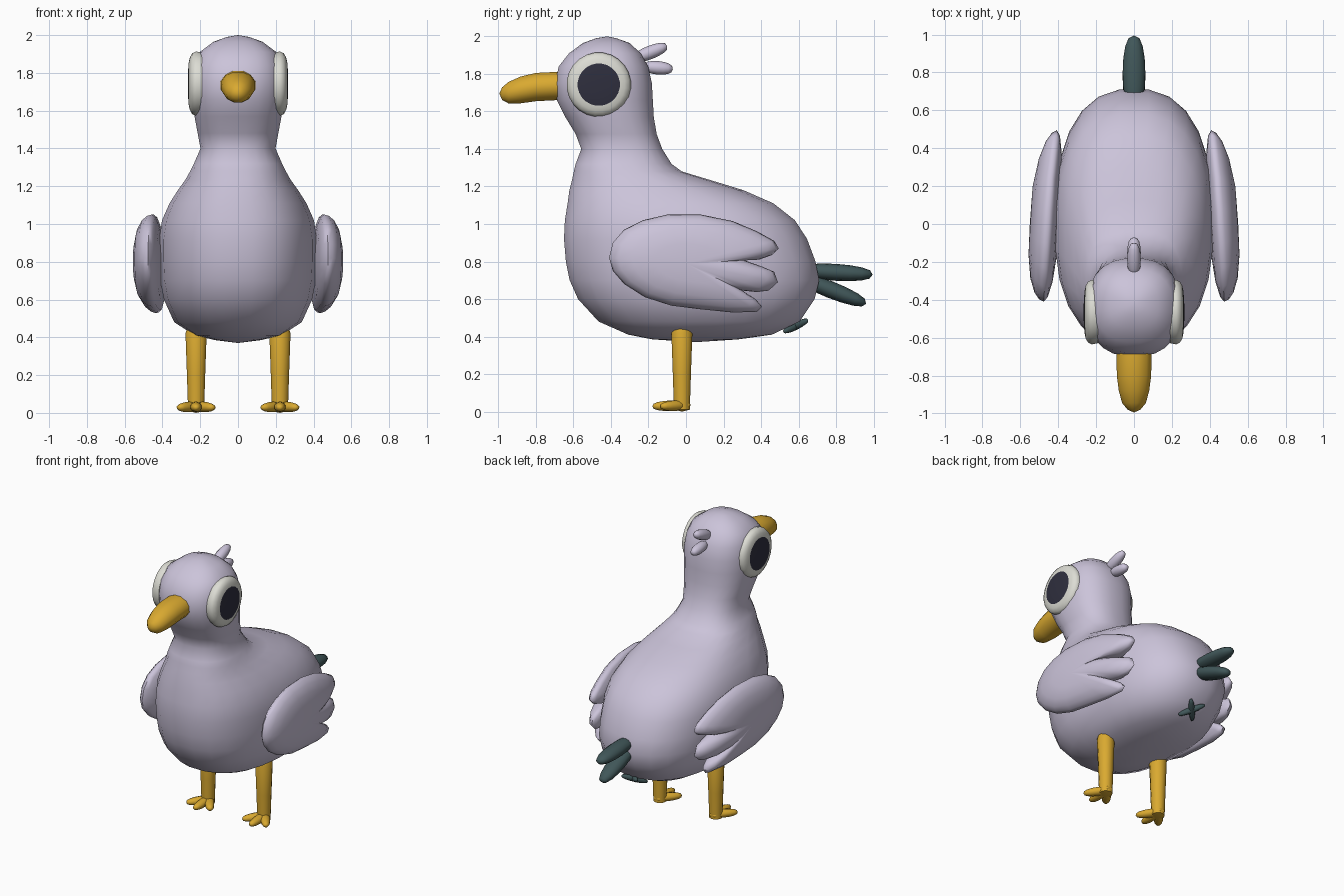
import bpy, bmesh, math
from mathutils import Vector

if "Cube" in bpy.data.objects:
    bpy.data.objects.remove(bpy.data.objects["Cube"])


def material(name, rgb):
    m = bpy.data.materials.new(name)
    m.diffuse_color = (*rgb, 1)
    m.use_nodes = True
    m.node_tree.nodes["Principled BSDF"].inputs["Base Color"].default_value = m.diffuse_color
    return m


LILAC = material("lilac", (0.60, 0.55, 0.70))
YELLOW = material("yellow", (0.70, 0.40, 0.03))
WHITE = material("off_white", (0.72, 0.72, 0.66))
BLACK = material("dark_navy", (0.028, 0.028, 0.048))
GREEN = material("dark_teal", (0.052, 0.095, 0.10))


def finish(name, bm, mats, angle=60):
    bmesh.ops.recalc_face_normals(bm, faces=bm.faces)
    me = bpy.data.meshes.new(name)
    bm.to_mesh(me)
    bm.free()
    for m in mats:
        me.materials.append(m)
    ob = bpy.data.objects.new(name, me)
    bpy.context.collection.objects.link(ob)
    bpy.ops.object.select_all(action='DESELECT')
    ob.select_set(True)
    bpy.context.view_layer.objects.active = ob
    bpy.ops.object.shade_smooth_by_angle(angle=math.radians(angle))
    return ob


def loft(name, start, rings, end, mats, angle=60, rule=None):
    """Skin a list of equal rings, closed by a point at each end."""
    bm = bmesh.new()
    loops = [[bm.verts.new(p) for p in r] for r in rings]
    n = len(loops[0])
    for k, (a, b) in enumerate(zip(loops, loops[1:])):
        for i in range(n):
            j = (i + 1) % n
            f = bm.faces.new((a[i], a[j], b[j], b[i]))
            f.material_index = rule(k) if rule else 0
    for k, (tip, ring) in enumerate(((start, loops[0]), (end, loops[-1]))):
        v = bm.verts.new(tip)
        for i in range(n):
            f = bm.faces.new((ring[i], ring[(i + 1) % n], v))
            f.material_index = rule(len(loops)) if rule and k else 0
    return finish(name, bm, mats, angle)


def oval(n, a, b, power=2.0):
    """Points of a rounded (super)ellipse."""
    pts = []
    for i in range(n):
        t = 2 * math.pi * (i + 0.5) / n
        c, s = math.cos(t), math.sin(t)
        pts.append((a * math.copysign(abs(c) ** (2 / power), c),
                    b * math.copysign(abs(s) ** (2 / power), s)))
    return pts


def pod(name, p, q, width, height, mat, seg=12):
    """Ellipsoid stretched from p to q."""
    p, q = Vector(p), Vector(q)
    bm = bmesh.new()
    bmesh.ops.create_uvsphere(bm, u_segments=seg, v_segments=8, radius=1)
    d = (q - p).normalized()
    side = d.cross(Vector((0, 0, 1))).normalized()
    up = side.cross(d)
    for v in bm.verts:
        c = v.co.copy()
        # blunt the ends a little
        r = (c.x ** 2 + c.y ** 2) ** 0.5
        k = r ** -0.25 if r > 0.01 else 0
        v.co = (p + q) / 2 + d * c.z * (q - p).length / 2 \
            + side * c.x * k * width + up * c.y * k * height
    return finish(name, bm, [mat])


# Body, neck and head: height, front y, back y, half width
profile = [(0.385, -0.18, 0.28, 0.12), (0.41, -0.31, 0.46, 0.23),
           (0.48, -0.47, 0.61, 0.34), (0.60, -0.58, 0.69, 0.395),
           (0.70, -0.625, 0.715, 0.415), (0.80, -0.645, 0.695, 0.42),
           (0.92, -0.655, 0.65, 0.42), (1.02, -0.65, 0.585, 0.405),
           (1.11, -0.635, 0.47, 0.365), (1.18, -0.625, 0.31, 0.32),
           (1.235, -0.61, 0.13, 0.28), (1.28, -0.60, -0.02, 0.255),
           (1.32, -0.59, -0.075, 0.235), (1.40, -0.56, -0.125, 0.20),
           (1.48, -0.59, -0.155, 0.215), (1.57, -0.645, -0.17, 0.232),
           (1.66, -0.69, -0.175, 0.243), (1.75, -0.70, -0.18, 0.247),
           (1.84, -0.68, -0.20, 0.235), (1.91, -0.625, -0.24, 0.205),
           (1.965, -0.55, -0.30, 0.13), (1.99, -0.48, -0.37, 0.06)]
rings = [[(x, (f + b) / 2 + y, z)
          for x, y in oval(24, w, (b - f) / 2, 2.4)]
         for z, f, b, w in profile]
loft("body", (0, 0.05, 0.37), rings, (0, -0.42, 2.0), [LILAC], 70)

# Beak: y, centre z, half width, half height
beak = [(-0.60, 1.735, 0.095, 0.075), (-0.70, 1.735, 0.095, 0.078),
        (-0.80, 1.73, 0.094, 0.078), (-0.88, 1.715, 0.083, 0.074),
        (-0.945, 1.70, 0.065, 0.06), (-0.98, 1.695, 0.035, 0.035)]
loft("beak", (0, -0.6, 1.735),
     [[(x, y, zc + z) for x, z in oval(12, w, h)] for y, zc, w, h in beak],
     (0, -0.995, 1.695), [YELLOW])

# Head crest
pod("crest_upper", (0, -0.28, 1.88), (0, -0.10, 1.95), 0.036, 0.036, LILAC)
pod("crest_lower", (0, -0.23, 1.84), (0, -0.07, 1.825), 0.036, 0.036, LILAC)

# Tail feathers
pod("tail_upper", (0, 0.60, 0.755), (0, 0.995, 0.73), 0.06, 0.045, GREEN)
pod("tail_lower", (0, 0.58, 0.725), (0, 0.96, 0.575), 0.06, 0.045, GREEN)

# Small crossed mark under the tail
for s in (-1, 1):
    pod("rump_cross", (-s * 0.06, 0.52, 0.425), (s * 0.06, 0.65, 0.488),
        0.02, 0.022, GREEN, 8)

# Wing outline (y, z) with three feather tips
wing = [(-0.41, 0.82), (-0.39, 0.90), (-0.33, 0.97), (-0.23, 1.02),
        (-0.10, 1.05), (0.08, 1.05), (0.25, 1.015), (0.38, 0.96),
        (0.47, 0.91), (0.495, 0.87), (0.46, 0.835), (0.39, 0.81),
        (0.30, 0.81), (0.40, 0.775), (0.47, 0.745), (0.49, 0.69),
        (0.44, 0.645), (0.38, 0.637), (0.30, 0.645), (0.37, 0.60),
        (0.405, 0.56), (0.38, 0.532), (0.25, 0.528), (0.08, 0.545),
        (-0.08, 0.565), (-0.22, 0.61), (-0.33, 0.68), (-0.39, 0.75)]
CY, CZ = 0.0, 0.79
# Fraction of outline, sideways offset from the rim plane
layers = [(0.4, -0.055), (0.75, -0.04), (0.94, -0.02), (1.0, 0.0),
          (0.97, 0.025), (0.88, 0.052), (0.7, 0.078), (0.4, 0.095)]


def rim_x(y):
    return 0.452 - 0.06 * y - 0.05 * max(0, y - 0.2)


for side, label in ((1, "right"), (-1, "left")):
    rings = []
    for s, off in layers:
        pts = [(CY + (y - CY) * s, CZ + (z - CZ) * s) for y, z in wing]
        rings.append([(side * (rim_x(y) + off), y, z) for y, z in pts])
    loft(label + "_wing", (side * 0.395, CY, CZ), rings,
         (side * 0.55, CY, CZ), [LILAC], 70)

    # Domed eye with a dark pupil: radius, sideways position
    dome = [(0.165, 0.19), (0.172, 0.222), (0.162, 0.243), (0.14, 0.255),
            (0.113, 0.261), (0.06, 0.265)]
    loft(label + "_eye", (side * 0.19, -0.465, 1.743),
         [[(side * x, -0.465 + a, 1.743 + b) for a, b in oval(24, r, r)]
          for r, x in dome],
         (side * 0.266, -0.465, 1.743), [WHITE, BLACK], 60,
         lambda k: int(k >= 4))

    # Leg: height, radius
    X = side * 0.222
    leg = [(0.01, 0.044), (0.05, 0.045), (0.20, 0.050), (0.42, 0.058),
           (0.445, 0.05)]
    loft(label + "_leg", (X, -0.022, 0.0),
         [[(X + a, -0.022 + b, z) for a, b in oval(12, r, r)]
          for z, r in leg], (X, -0.022, 0.45), [YELLOW])

    # Three fanned toes
    for dx, y in ((-0.095, -0.135), (0, -0.18), (0.095, -0.135)):
        pod(label + "_toe", (X - dx * 0.25, 0.02, 0.035),
            (X + dx, y, 0.028), 0.032, 0.028, YELLOW, 10)
